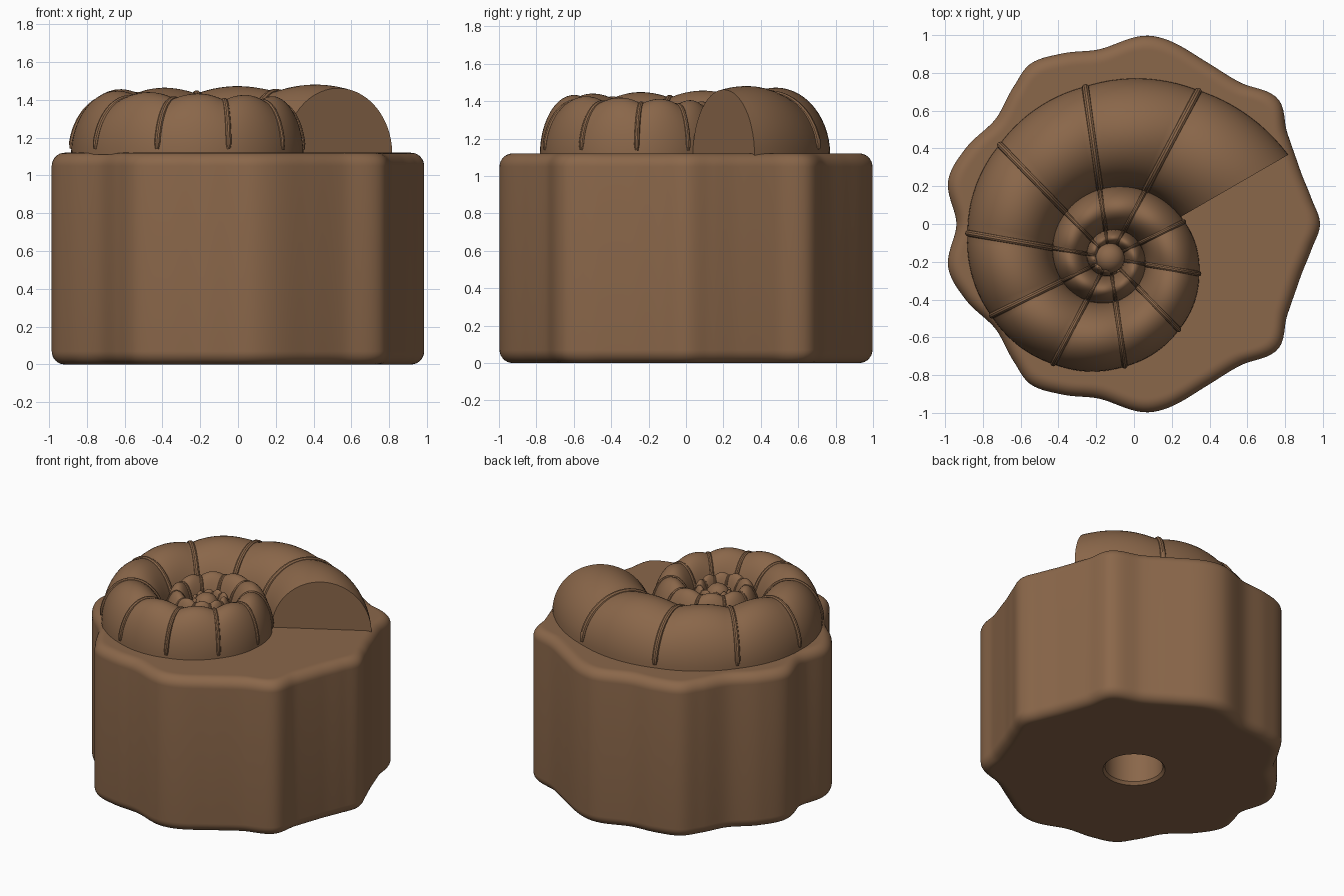
import bpy
import bmesh
from math import sin, cos, pi, radians, degrees

if "Cube" in bpy.data.objects:
    bpy.data.objects.remove(bpy.data.objects["Cube"])

brown = bpy.data.materials.new("warm brown")
brown.use_nodes = True
COLOUR = (0.255, 0.135, 0.068, 1)
brown.diffuse_color = COLOUR
brown.node_tree.nodes["Principled BSDF"].inputs["Base Color"].default_value = COLOUR


def finish(obj, angle=35):
    """Give the part its material and smooth shading."""
    if not obj.data.materials:
        obj.data.materials.append(brown)
    bpy.ops.object.select_all(action='DESELECT')
    obj.select_set(True)
    bpy.context.view_layer.objects.active = obj
    bpy.ops.object.shade_smooth_by_angle(angle=radians(angle))


def loft(name, rings, closed=True):
    """Skin a list of equally long rings and cap both ends."""
    bm = bmesh.new()
    rows = [[bm.verts.new(p) for p in ring] for ring in rings]
    n = len(rows[0])
    for a, b in zip(rows, rows[1:]):
        for i in range(n if closed else n - 1):
            j = (i + 1) % n
            bm.faces.new((a[i], a[j], b[j], b[i]))
    bm.faces.new(rows[0])
    bm.faces.new(rows[-1])
    bmesh.ops.recalc_face_normals(bm, faces=bm.faces)
    mesh = bpy.data.meshes.new(name)
    bm.to_mesh(mesh)
    bm.free()
    obj = bpy.data.objects.new(name, mesh)
    bpy.context.collection.objects.link(obj)
    finish(obj)
    return obj


# Scalloped base: half outline in polar form, mirrored across the x axis
HALF = [(0, .985), (8, .95), (18, .925), (31, .945), (41, 1.01), (53, .937),
        (66, .94), (85, 1.0), (101, .943), (113, .98), (123, 1.01),
        (131, .968), (143, .92), (156, .978), (167, 1.01), (180, .94)]
KNOTS = HALF + [(360 - a, r) for a, r in HALF[-2::-1]]
SLOPES = []
for k in range(len(KNOTS)):
    if k in (0, len(KNOTS) - 1):
        SLOPES.append(0)
    else:
        (a0, r0), (a1, r1) = KNOTS[k - 1], KNOTS[k + 1]
        SLOPES.append((r1 - r0) / (a1 - a0))


def outline(deg):
    """Smooth outline radius at an angle."""
    k = max(i for i in range(len(KNOTS) - 1) if KNOTS[i][0] <= deg)
    (a0, r0), (a1, r1) = KNOTS[k], KNOTS[k + 1]
    w = a1 - a0
    t = (deg - a0) / w
    return (r0 * (1 + 2 * t) * (1 - t) ** 2 + r1 * t * t * (3 - 2 * t)
            + w * t * (1 - t) * (SLOPES[k] * (1 - t) - SLOPES[k + 1] * t))


STEPS, TOP, FILLET = 240, 1.12, 0.07
ANGLES = [360 * i / STEPS for i in range(STEPS)]
RADII = [outline(a) for a in ANGLES]


def lobed_ring(inset, z):
    return [((r - inset) * cos(radians(a)), (r - inset) * sin(radians(a)), z)
            for a, r in zip(ANGLES, RADII)]


def round_ring(r, z):
    return [(r * cos(radians(a)), r * sin(radians(a)), z) for a in ANGLES]


arc = [(FILLET * (1 - sin(t)), FILLET * (1 - cos(t)))
       for t in [pi / 2 * i / 8 for i in range(9)]]
rings = [round_ring(.19, .6), round_ring(.19, .02), round_ring(.205, 0),
         lobed_ring(FILLET + .01, 0)]
rings += [lobed_ring(i, z) for i, z in arc]
rings += [lobed_ring(i, TOP - z) for i, z in reversed(arc)]
rings.append(lobed_ring(FILLET + .01, TOP))
loft("scalloped_base", rings)

# Coiled shell: a half-round section shrinking along a logarithmic spiral
CX, CY, START, RIB_PHASE, RIB_STEP = -.13, -.18, 30, 26, 36
TURNS = 2.75


def shell_point(theta, t, bulging=True):
    """Point on the shell at coil angle theta and section angle t."""
    turn = (theta - START) / 360
    outer = 1.09 * .4 ** turn
    mid, half = outer * .7, outer * .3
    swell = abs(sin(pi * (theta - RIB_PHASE) / RIB_STEP)) ** .8 if bulging else 0
    height = .325 * .79 ** turn * (1 + .12 * swell)
    r = mid + half * (1 + .02 * swell) * cos(t)
    a = radians(theta)
    return (CX + r * cos(a), CY + r * sin(a), TOP - .01 + (height + .01) * sin(t))


count = int(TURNS * 120)
loft("coiled_shell",
     [[shell_point(START + 3 * i, pi * j / 28) for j in range(29)]
      for i in range(count + 1) for _ in (0,)], closed=False)

# Thin ribs arching over the valleys between chambers
curve = bpy.data.curves.new("shell_ribs", 'CURVE')
curve.dimensions = '3D'
curve.bevel_depth = .021
curve.bevel_resolution = 3
curve.use_fill_caps = True
theta = RIB_PHASE + RIB_STEP
while theta < START + 360 * TURNS:
    spline = curve.splines.new('POLY')
    points = 28
    spline.points.add(points - 1)
    size = .65 ** ((theta - START) / 360)
    for i, p in enumerate(spline.points):
        p.co = (*shell_point(theta, .1 + (pi - .2) * i / (points - 1), False), 1)
        p.radius = size * (.6 if i in (0, points - 1) else 1)
    theta += RIB_STEP
ribs = bpy.data.objects.new("shell_ribs", curve)
bpy.context.collection.objects.link(ribs)
curve.materials.append(brown)
bpy.ops.object.select_all(action='DESELECT')
ribs.select_set(True)
bpy.context.view_layer.objects.active = ribs
bpy.ops.object.convert(target='MESH')
finish(bpy.context.view_layer.objects.active)

# Round bud at the heart of the coil
bpy.ops.mesh.primitive_uv_sphere_add(segments=32, ring_count=16, radius=.08,
                                     location=(CX, CY, TOP + .15))
bud = bpy.context.object
bud.name = "centre_bud"
finish(bud)
